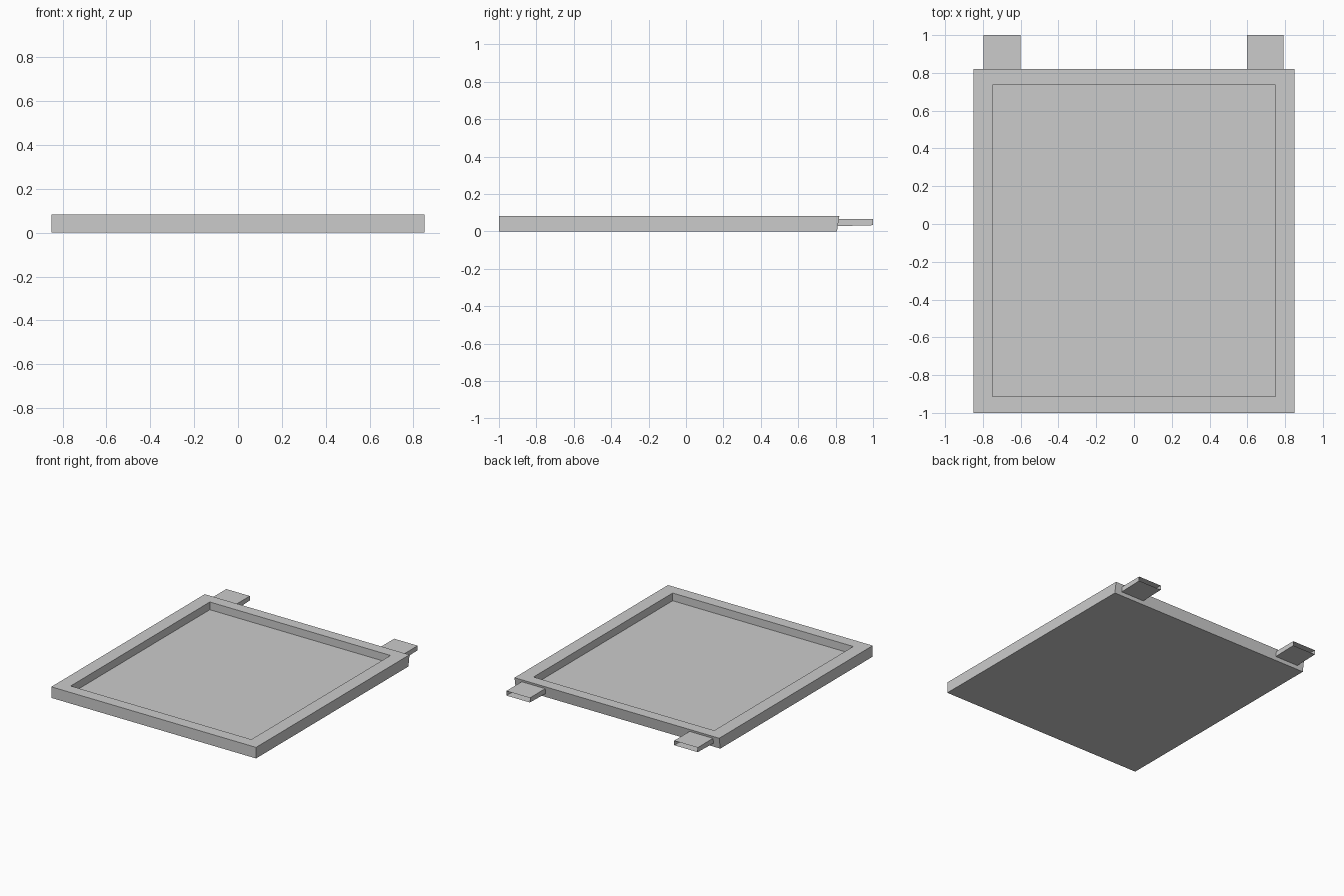
import bpy
import bmesh

default = bpy.data.objects.get("Cube")
if default:
    bpy.data.objects.remove(default, do_unlink=True)

# Single plain material
grey = bpy.data.materials.new("plain grey")
grey.use_nodes = True
colour = (0.6, 0.6, 0.6, 1)
grey.diffuse_color = colour
grey.node_tree.nodes["Principled BSDF"].inputs["Base Color"].default_value = colour


def add_object(name, bm):
    bmesh.ops.recalc_face_normals(bm, faces=bm.faces)
    mesh = bpy.data.meshes.new(name)
    bm.to_mesh(mesh)
    bm.free()
    mesh.materials.append(grey)
    obj = bpy.data.objects.new(name, mesh)
    bpy.context.collection.objects.link(obj)
    return obj


def box(x0, x1, y0, y1, z0, z1):
    bm = bmesh.new()
    bmesh.ops.create_cube(bm, size=1)
    for v in bm.verts:
        v.co.x = x1 if v.co.x > 0 else x0
        v.co.y = y1 if v.co.y > 0 else y0
        v.co.z = z1 if v.co.z > 0 else z0
    return bm


# Tray: slab with a slightly leaning back edge and a recessed floor
bm = box(-0.85, 0.85, -1, 0.82, 0, 0.083)
for v in bm.verts:
    if v.co.y > 0 and v.co.z < 0.01:
        v.co.y = 0.807
bm.normal_update()
top = max(bm.faces, key=lambda f: f.normal.z)
bmesh.ops.inset_region(bm, faces=[top], thickness=0.09)
for v in top.verts:
    v.co.x = 0.75 if v.co.x > 0 else -0.75
    v.co.y = 0.737 if v.co.y > 0 else -0.913
floor = bmesh.ops.extrude_discrete_faces(bm, faces=[top])["faces"][0]
for v in floor.verts:
    v.co.z = 0.025
add_object("tray", bm)

# Hinge sleeves: thin tapered tubes, open at the back end
for name, x0, x1 in (("left_hinge_sleeve", 0.597, 0.792),
                     ("right_hinge_sleeve", -0.797, -0.602)):
    bm = box(x0, x1, 0.81, 1, 0.028, 0.067)
    for v in bm.verts:
        if v.co.y > 0.9 and v.co.z < 0.05:
            v.co.z = 0.033
    bm.normal_update()
    back = max(bm.faces, key=lambda f: f.normal.y)
    bmesh.ops.delete(bm, geom=[back], context="FACES_ONLY")
    add_object(name, bm)
